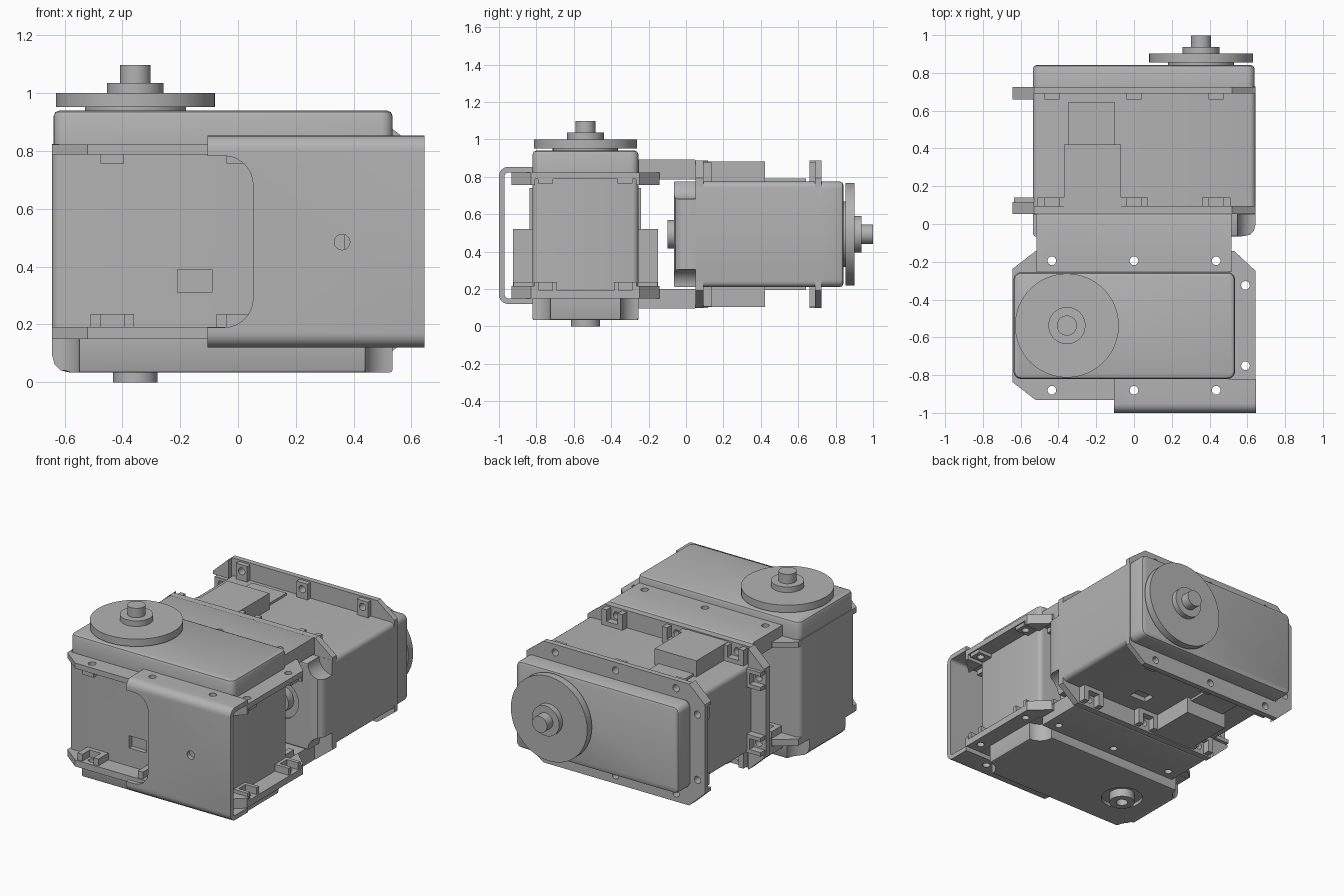
import bpy, bmesh, math
from mathutils import Matrix, Vector

if "Cube" in bpy.data.objects:
    bpy.data.objects.remove(bpy.data.objects["Cube"], do_unlink=True)

grey = bpy.data.materials.new("plain grey")
grey.use_nodes = True
grey.diffuse_color = (0.45, 0.45, 0.45, 1)
grey.node_tree.nodes["Principled BSDF"].inputs["Base Color"].default_value = (0.45, 0.45, 0.45, 1)


def finish(name, bm):
    bmesh.ops.recalc_face_normals(bm, faces=bm.faces)
    mesh = bpy.data.meshes.new(name)
    bm.to_mesh(mesh)
    bm.free()
    mesh.materials.append(grey)
    obj = bpy.data.objects.new(name, mesh)
    bpy.context.collection.objects.link(obj)
    return obj


def prism(name, points, low, high, axis="z"):
    """Extrude a flat outline along z, or a (y, z) outline along x."""
    bm = bmesh.new()
    place = (lambda a, b: (a, b, low)) if axis == "z" else (lambda a, b: (low, a, b))
    face = bm.faces.new([bm.verts.new(place(a, b)) for a, b in points])
    moved = bmesh.ops.extrude_face_region(bm, geom=[face])["geom"]
    step = Vector((0, 0, high - low)) if axis == "z" else Vector((high - low, 0, 0))
    bmesh.ops.translate(bm, vec=step, verts=[g for g in moved if isinstance(g, bmesh.types.BMVert)])
    return finish(name, bm)


def box(name, x, y, z, rounds=()):
    """Box from ranges; rounds lists (edge rule, radius, segments)."""
    bm = bmesh.new()
    bmesh.ops.create_cube(bm, size=1)
    for v in bm.verts:
        v.co = [r[0] if c < 0 else r[1] for c, r in zip(v.co, (x, y, z))]
    for rule, radius, segments in rounds:
        edges = [e for e in bm.edges if rule(e.verts[0].co, e.verts[1].co)]
        bmesh.ops.bevel(bm, geom=edges, offset=radius, segments=segments, profile=0.5, affect="EDGES")
    return finish(name, bm)


def cyl(name, x, y, low, high, radius, sides=48, along="z"):
    bm = bmesh.new()
    bmesh.ops.create_cone(bm, cap_ends=True, segments=sides, radius1=radius, radius2=radius, depth=high - low)
    bmesh.ops.translate(bm, vec=(0, 0, (low + high) / 2), verts=bm.verts)
    if along == "y":
        bmesh.ops.rotate(bm, matrix=Matrix.Rotation(-math.pi / 2, 3, "X"), verts=bm.verts)
        bmesh.ops.translate(bm, vec=(x, 0, y), verts=bm.verts)
    else:
        bmesh.ops.translate(bm, vec=(x, y, 0), verts=bm.verts)
    return finish(name, bm)


def cut(obj, cutters):
    """Subtract the cutters, bake the result and discard them."""
    for c in cutters:
        mod = obj.modifiers.new("cut", "BOOLEAN")
        mod.operation, mod.solver, mod.object = "DIFFERENCE", "EXACT", c
    deps = bpy.context.evaluated_depsgraph_get()
    mesh = bpy.data.meshes.new_from_object(obj.evaluated_get(deps))
    obj.modifiers.clear()
    obj.data = mesh
    for c in cutters:
        bpy.data.objects.remove(c, do_unlink=True)
    return obj


def smooth(objects):
    bpy.ops.object.select_all(action="DESELECT")
    for o in objects:
        o.select_set(True)
    bpy.context.view_layer.objects.active = objects[0]
    bpy.ops.object.shade_smooth_by_angle(angle=math.radians(35))


upright = lambda a, b: abs(a.z - b.z) > 0.05
MID = -0.5375            # middle of the motor case in y
X0, X1 = -0.643, 0.535   # case ends
Y0, Y1 = -0.82, -0.255   # case sides
AXLE = -0.355
SCREWS = (-0.435, 0, 0.435)


def screw_holes():
    spots = [(x, y) for x in SCREWS for y in (-0.88, -0.195)] + [(0.59, -0.75), (0.59, -0.325)]
    return [cyl("hole_cutter", x, y, -0.2, 1.2, 0.023, 16) for x, y in spots]


def motor(tag, matrix):
    parts = []

    # Main case with a small window on one side
    case = box(tag + "_case", (X0, X1), (Y0, Y1), (0.15, 0.825), [(upright, 0.03, 4)])
    parts.append(cut(case, [box("window_cutter", (-0.21, -0.09), (-0.9, Y0 + 0.03), (0.31, 0.39))]))

    # Gear cap with softened top rim
    top = lambda a, b: min(a.z, b.z) > 0.935
    parts.append(box(tag + "_gear_cap", (X0 + 0.005, X1), (Y0, Y1), (0.82, 0.94),
                     [(upright, 0.04, 5), (top, 0.02, 2)]))

    # Rear cap with scooped corners and a ring recess
    base = lambda a, b: max(a.z, b.z) < 0.035
    nose = lambda a, b: max(a.z, b.z) < 0.035 and max(a.x, b.x) < X0 + 0.02
    cap = box(tag + "_rear_cap", (X0, X1), (Y0, Y1), (0.033, 0.16),
              [(nose, 0.06, 3), (base, 0.012, 2)])
    scoops = [cyl("scoop_cutter", x, y, -0.1, 0.149, 0.095, 40) for x in (X0, X1) for y in (Y0, Y1)]
    parts.append(cut(cap, scoops + [cyl("ring_cutter", AXLE, MID, -0.1, 0.055, 0.125)]))
    parts.append(cut(cyl(tag + "_rear_boss", AXLE, MID, 0, 0.09, 0.077),
                     [cyl("bore_cutter", AXLE, MID, -0.1, 0.05, 0.035, 24)]))

    # Output disc, hub and shaft
    for name, low, high, radius in (("seat", 0.93, 0.955, 0.175), ("disc", 0.952, 1.0, 0.275),
                                    ("hub", 0.99, 1.036, 0.098), ("shaft", 1.03, 1.097, 0.053)):
        parts.append(cyl(f"{tag}_output_{name}", AXLE, MID, low, high, radius, 64))

    # Two mounting flanges with clipped corners
    half = 0.395
    outline = [(-0.52, -half), (0.53, -half), (0.643, -0.29), (0.643, 0.29),
               (0.53, half), (-0.52, half), (-0.643, 0.3), (-0.643, -0.3)]
    outline = [(x, MID + y) for x, y in outline]
    for name, low, high in (("rear", 0.15, 0.192), ("front", 0.788, 0.823)):
        parts.append(cut(prism(f"{tag}_{name}_flange", outline, low, high), screw_holes()))

    # Screw pads along both sides: slotted nut cups below, plain tabs above
    for side in (-1, 1):
        inner, outer = MID + side * 0.27, MID + side * 0.385
        y = sorted((inner, outer))
        for x in SCREWS:
            cup = box(tag + "_nut_cup", (x - 0.075, x + 0.075), y, (0.185, 0.237))
            mouth = sorted((MID + side * 0.31, MID + side * 0.5))
            parts.append(cut(cup, [box("slot_cutter", (x - 0.04, x + 0.04), mouth, (0.1, 0.3))]))
            tab = box(tag + "_screw_tab", (x - 0.04, x + 0.04), y, (0.757, 0.795))
            parts.append(cut(tab, [cyl("tab_cutter", x, MID + side * 0.3425, 0.7, 0.9, 0.023, 16)]))

        # Clipped corner blocks at the long end
        corner = [(0.53, half), (0.643, 0.29), (0.643, 0.27), (0.53, 0.27)]
        corner = [(x, MID + side * v) for x, v in corner]
        for low, high in ((0.757, 0.795), (0.185, 0.215)):
            parts.append(prism(tag + "_corner_block", corner, low, high))

        # End nut cups and tabs
        v = MID + side * 0.2125
        cup = box(tag + "_end_cup", (0.53, 0.635), (v - 0.06, v + 0.06), (0.185, 0.237))
        parts.append(cut(cup, [box("slot_cutter", (0.555, 0.7), (v - 0.035, v + 0.035), (0.1, 0.3))]))
        tab = box(tag + "_end_tab", (0.53, 0.635), (v - 0.04, v + 0.04), (0.765, 0.795))
        parts.append(cut(tab, [cyl("tab_cutter", 0.59, v, 0.7, 0.9, 0.023, 16)]))

        # Cable socket and its low raised pad
        y = sorted((MID + side * 0.27, MID + side * 0.388))
        parts.append(box(tag + "_socket", (0.07, 0.37), y, (0.19, 0.52)))
        y = sorted((MID + side * 0.27, MID + side * 0.298))
        parts.append(box(tag + "_socket_pad", (0.1, 0.35), y, (0.5, 0.74)))

    for p in parts:
        p.data.transform(matrix)
    smooth(parts)


# Front motor stands upright; rear motor lies with its shaft to the back
motor("front_motor", Matrix.Identity(4))
motor("rear_motor", Matrix(((-1, 0, 0, 0), (0, 0, 1, -0.098), (0, 1, 0, 1.03), (0, 0, 0, 1))))

# Folded sheet bracket across the front
def fold(inset, radius):
    y, low, high = -1 + inset, 0.12 + inset, 0.853 - inset
    arc = [(y + radius * (1 - math.sin(i * math.pi / 12)), high - radius * (1 - math.cos(i * math.pi / 12)))
           for i in range(7)]
    return [(Y0, high)] + arc + [(a, low + high - b) for a, b in reversed(arc)] + [(Y0, low)]


bracket = prism("front_bracket", fold(0, 0.05) + fold(0.03, 0.02)[::-1], -0.105, 0.645, "x")
inner_edge = lambda a, b: min(a.x, b.x) > 0.04 and abs(a.y - b.y) > 0.05
opening = box("opening_cutter", (-0.3, 0.052), (-1.1, -0.9), (0.19, 0.783), [(inner_edge, 0.1, 8)])
pin = cyl("pin_cutter", 0.36, 0.485, -1.1, -0.9, 0.027, 24, "y")
cut(bracket, [opening, pin] + [cyl("hole_cutter", x, -0.88, -0.2, 1.2, 0.023, 16) for x in SCREWS[1:]])

# Link plates joining the two motors, above and below
links = []
for name, z, reach in (("upper", (0.823, 0.893), (0.785, 0.83)), ("lower", (0.095, 0.15), (0.145, 0.2))):
    outer_rim = lambda a, b: (abs(a.y - b.y) < 0.01 and min(a.y, b.y) > 0
                              and abs(a.z - b.z) < 0.01 and abs(a.z - 0.494) > 0.38)
    plate = box(name + "_link", (-0.515, 0.515), (Y1, 0.055), z, [(outer_rim, 0.015, 3)])
    links.append(cut(plate, [cyl("hole_cutter", x, -0.195, -0.2, 1.2, 0.023, 16) for x in SCREWS]))
    links.append(box(name + "_link_rib", (-0.515, 0.515), (-0.145, 0.053), reach))
smooth([bracket] + links)
